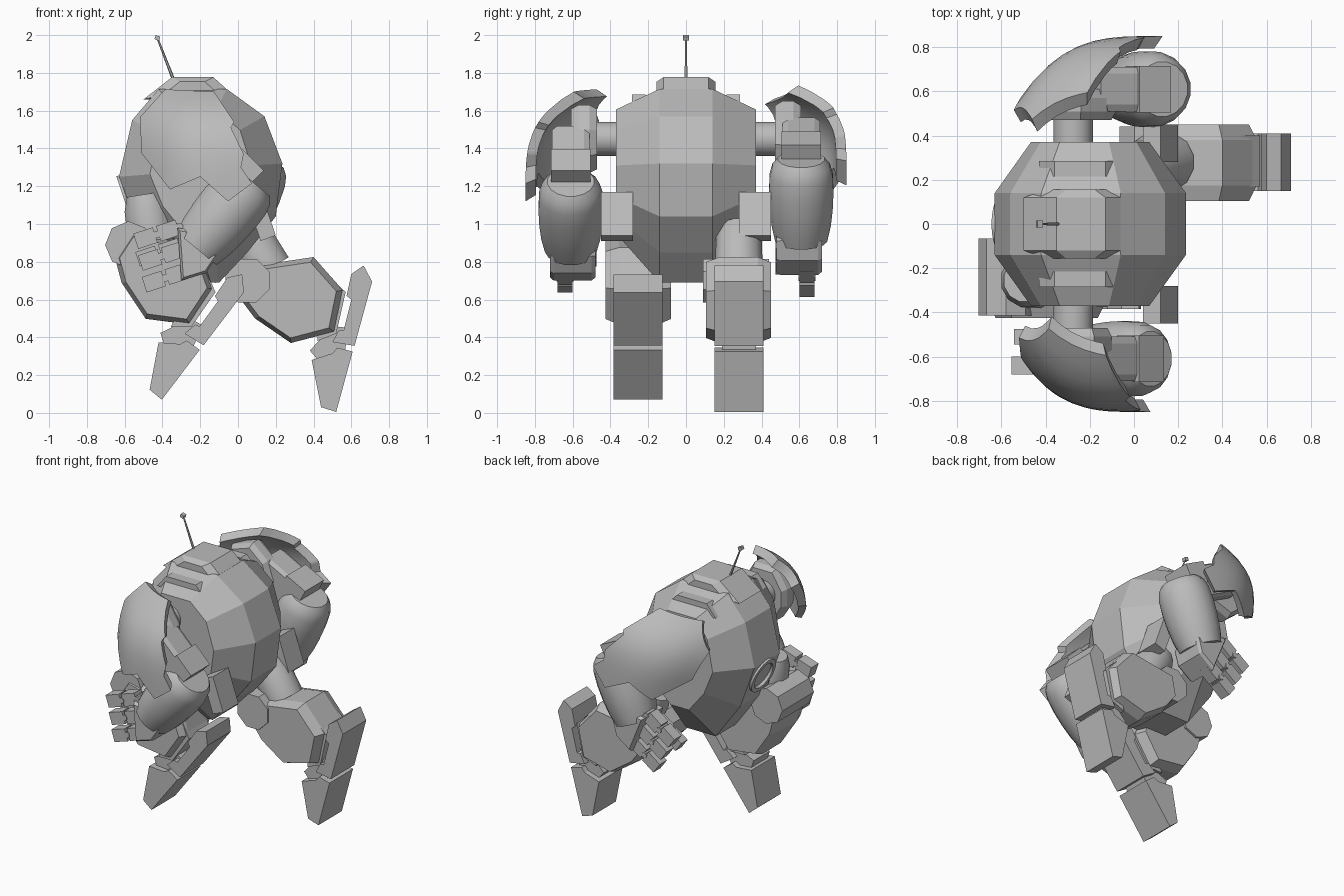
import bpy, bmesh
from math import radians, pi
from mathutils import Matrix, Vector

cube = bpy.data.objects.get("Cube")
if cube:
    bpy.data.objects.remove(cube)

grey = bpy.data.materials.new("plain_grey")
grey.use_nodes = True
grey.diffuse_color = (0.5, 0.5, 0.5, 1)
grey.node_tree.nodes["Principled BSDF"].inputs["Base Color"].default_value = (0.5, 0.5, 0.5, 1)


def finish(name, bm, matrix=Matrix(), smooth=False):
    bm.transform(matrix)
    bmesh.ops.recalc_face_normals(bm, faces=bm.faces)
    mesh = bpy.data.meshes.new(name)
    bm.to_mesh(mesh)
    bm.free()
    mesh.materials.append(grey)
    obj = bpy.data.objects.new(name, mesh)
    bpy.context.collection.objects.link(obj)
    if smooth:
        bpy.ops.object.select_all(action='DESELECT')
        obj.select_set(True)
        bpy.context.view_layer.objects.active = obj
        bpy.ops.object.shade_smooth_by_angle(angle=radians(35))
    return obj


def loft(name, rings, matrix=Matrix(), smooth=False):
    """Skin a list of equal-sized point rings and cap both ends."""
    bm = bmesh.new()
    loops = [[bm.verts.new(p) for p in ring] for ring in rings]
    n = len(loops[0])
    for a, b in zip(loops, loops[1:]):
        for i in range(n):
            bm.faces.new((a[i], a[(i + 1) % n], b[(i + 1) % n], b[i]))
    bm.faces.new(loops[0])
    bm.faces.new(loops[-1])
    return finish(name, bm, matrix, smooth)


def prism(name, pts, y0, y1, matrix=Matrix(), chamfer=0, shrink=0.88):
    """Side profile in x,z extruded along y, with optional chamfered ends."""
    cx = sum(p[0] for p in pts) / len(pts)
    cz = sum(p[1] for p in pts) / len(pts)

    def ring(y, s):
        return [(cx + (x - cx) * s, y, cz + (z - cz) * s) for x, z in pts]
    rings = [ring(y0, 1), ring(y1, 1)]
    if chamfer:
        rings = [ring(y0, shrink), ring(y0 + chamfer, 1), ring(y1 - chamfer, 1), ring(y1, shrink)]
    return loft(name, rings, matrix)


def rod(name, a, b, profile, sides=16, matrix=Matrix(), smooth=True):
    """Turned shape from a to b; profile is (fraction along, radius)."""
    a, b = Vector(a), Vector(b)
    turn = (b - a).to_track_quat('Z', 'Y')
    rings = []
    for t, r in profile:
        rings.append([a.lerp(b, t) + turn @ (Matrix.Rotation(2 * pi * (i + 0.5) / sides, 3, 'Z') @ Vector((r, 0, 0)))
                      for i in range(sides)])
    return loft(name, rings, matrix, smooth)


def box(name, centre, size, tilt=0, matrix=Matrix()):
    bm = bmesh.new()
    bmesh.ops.create_cube(bm, size=1)
    place = Matrix.Translation(centre) @ Matrix.Rotation(radians(tilt), 4, 'Y') @ Matrix.Diagonal((*size, 1))
    return finish(name, bm, matrix @ place)


# Body: faceted hull that narrows towards both flanks
hull = [(-.42, 1.715), (-.06, 1.715), (.14, 1.57), (.235, 1.32), (.2, 1.04), (.05, .85),
        (-.1, .69), (-.33, .69), (-.52, .95), (-.63, 1.25), (-.56, 1.55)]


def hull_ring(y, sx, up, down):
    return [(-.2 + (x + .2) * sx, y, 1.28 + (z - 1.28) * (up if z > 1.28 else down)) for x, z in hull]


loft("body", [hull_ring(-.37, .62, .75, .56), hull_ring(-.14, 1, 1, 1),
              hull_ring(.14, 1, 1, 1), hull_ring(.37, .62, .75, .56)])
prism("roof_plate", [(-.5, 1.66), (-.35, 1.777), (-.13, 1.777), (0, 1.66)], -.155, .155, chamfer=.035, shrink=.6)
for side in (-1, 1):
    prism("roof_fin", [(-.43, 1.6), (-.36, 1.685), (-.13, 1.685), (-.05, 1.6)], side * .215, side * .285)
rod("front_port", (-.56, 0, 1.15), (-.605, 0, 1.135), [(0, .125), (1, .125), (1, .095), (.3, .085)], 20)
rod("shoulder_axle", (-.275, -.5, 1.45), (-.275, .5, 1.45), [(0, .09), (1, .09)], 20)

# Antenna
rod("antenna", (-.34, 0, 1.76), (-.425, 0, 1.98), [(0, .009), (1, .005)], 6)
box("antenna_tip", (-.427, 0, 1.985), (.026, .03, .022), 20)


# Shoulder shell: flat outline cut into strips, then bent into a dome
shell_outline = [(-.52, 1.565), (-.386, 1.713), (-.127, 1.7), (-.02, 1.54), (-.037, 1.51), (.03, 1.37),
                 (.016, 1.3), (.074, 1.215), (-.053, 1.12), (-.2, 1.25), (-.36, 1.183), (-.51, 1.374)]


def shoulder_shell(matrix):
    bm = bmesh.new()
    bm.faces.new([bm.verts.new((x, 0, z)) for x, z in shell_outline])
    for i in range(1, 10):
        for co, no in (((-.52 + i * .06, 0, 0), (1, 0, 0)), ((0, 0, 1.12 + i * .06), (0, 0, 1))):
            bmesh.ops.bisect_plane(bm, geom=bm.verts[:] + bm.edges[:] + bm.faces[:], plane_co=co, plane_no=no)
    for v in bm.verts:
        v.co.y = -.85 + .27 * (max(v.co.z - 1.12, 0) / .59) ** 4 + .22 * (max(-v.co.x, 0) / .5) ** 3
    extra = bmesh.ops.extrude_face_region(bm, geom=bm.faces[:], use_keep_orig=True)["geom"]
    for v in (g for g in extra if isinstance(g, bmesh.types.BMVert)):
        v.co += Vector((.1 * (-.25 - v.co.x), .055, .12 * (1.4 - v.co.z)))
    finish("shoulder_shell", bm, matrix, True)


def arm(matrix):
    shoulder_shell(matrix)
    prism("shoulder_block", [(-.43, 1.5), (-.35, 1.63), (-.18, 1.63), (-.1, 1.5), (-.1, 1.36), (-.18, 1.27),
                             (-.36, 1.27), (-.43, 1.38)], -.61, -.47, matrix, .04)
    prism("upper_arm", [(-.3, 1.38), (-.12, 1.52), (.1, 1.3), (-.06, 1.14)], -.71, -.51, matrix, .03)
    box("elbow_cap", (.03, -.61, 1.29), (.16, .21, .14), 45, matrix)
    rod("forearm", (.075, -.61, 1.225), (-.22, -.61, .87),
        [(0, .125), (.08, .155), (.2, .17), (.4, .174), (.6, .17), (.8, .16), (1, .14)], 16, matrix)
    prism("palm", [(-.32, .98), (-.14, .95), (-.11, .83), (-.17, .74), (-.3, .7)], -.72, -.48, matrix, .02)
    # Three jointed fingers and a thumb
    along = Vector((-.12, 0, -.04))
    for base in ((-.37, -.64, .965), (-.345, -.64, .85), (-.325, -.64, .735)):
        for k in range(2):
            centre = Vector(base) + along * k
            box("finger_segment", centre, (.108, .08, .085), -18, matrix)
            joint = centre - along / 2
            reach = Vector((0, .045, 0))
            rod("finger_knuckle", joint - reach, joint + reach, [(0, .02), (1, .02)], 8, matrix)
    for k in range(2):
        box("thumb_segment", Vector((-.36, -.51, .87)) + along * k, (.108, .07, .08), -18, matrix)


shoulder = Vector((-.275, 0, 1.45))
arm(Matrix())
arm(Matrix.Translation(shoulder) @ Matrix.Rotation(radians(-18), 4, 'Y') @ Matrix.Translation(-shoulder)
    @ Matrix.Diagonal((1, -1, 1, 1)))


# Legs: hip strut, chamfered thigh, joint disc, shin and wedge foot
def leg(matrix):
    rod("hip_strut", (.03, .28, .98), (.16, .28, .76), [(0, .1), (.3, .125), (1, .13)], 12, matrix)
    rod("hip_joint", (.05, .09, .7), (.05, .44, .7), [(0, .125), (1, .125)], 8, matrix, False)
    prism("thigh", [(.03, .77), (.4, .825), (.555, .65), (.51, .43), (.28, .37), (.09, .5), (0, .62)],
          .105, .45, matrix, .07)
    prism("knee_plate", [(.44, .76), (.57, .64), (.52, .42), (.42, .38)], .17, .4, matrix)
    prism("shin", [(.6, .735), (.665, .78), (.71, .695), (.617, .355), (.5, .375), (.535, .44), (.56, .44),
                   (.6, .6), (.575, .62)], .15, .41, matrix)
    prism("ankle", [(.5, .46), (.58, .45), (.56, .25), (.45, .25), (.38, .33)], .19, .37, matrix)
    prism("foot", [(.5, .315), (.525, .345), (.607, .325), (.52, .005), (.44, .03), (.39, .28)], .15, .41, matrix)


leg(Matrix())
leg(Matrix.Translation((-.375, .025, .7)) @ Matrix.Rotation(radians(22), 4, 'Y')
    @ Matrix.Translation((-.31, 0, -.6)) @ Matrix.Diagonal((1, -1, 1, 1)))

# Hip guards hanging on the flanks
for side in (-1, 1):
    prism("hip_guard", [(.04, 1.14), (.12, 1.17), (.2, .94), (.12, .91)], side * .28, side * .45)
